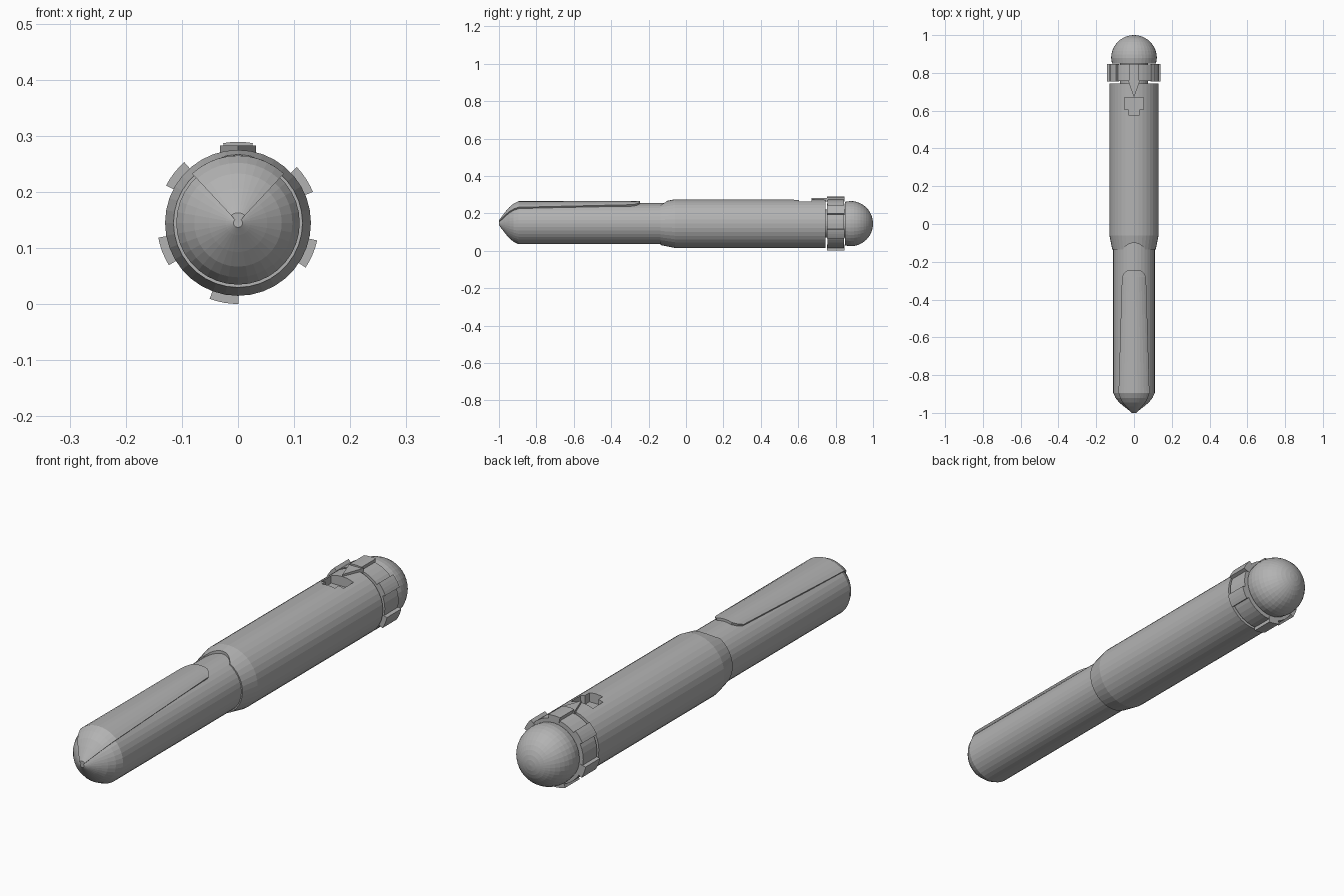
import bpy, bmesh, math

if "Cube" in bpy.data.objects:
    bpy.data.objects.remove(bpy.data.objects["Cube"])

ZC = 0.145      # height of the long axis
SIDES = 36

grey = bpy.data.materials.new("plain grey")
grey.diffuse_color = (0.45, 0.45, 0.45, 1)
grey.use_nodes = True
grey.node_tree.nodes["Principled BSDF"].inputs["Base Color"].default_value = grey.diffuse_color


def finish(bm, name):
    bmesh.ops.recalc_face_normals(bm, faces=bm.faces)
    me = bpy.data.meshes.new(name)
    bm.to_mesh(me)
    bm.free()
    ob = bpy.data.objects.new(name, me)
    bpy.context.collection.objects.link(ob)
    me.materials.append(grey)
    return ob


def polar(bm, y, r, deg):
    a = math.radians(deg)
    return bm.verts.new((r * math.cos(a), y, ZC + r * math.sin(a)))


def lathe(name, profile):
    """Closed solid turned about the y axis from (y, radius) points."""
    bm = bmesh.new()
    rings = [[polar(bm, y, r, 360 * i / SIDES) for i in range(SIDES)] for y, r in profile]
    for a, b in zip(rings, rings[1:]):
        for i in range(SIDES):
            j = (i + 1) % SIDES
            bm.faces.new((a[i], a[j], b[j], b[i]))
    bm.faces.new(rings[0])
    bm.faces.new(rings[-1])
    return finish(bm, name)


def shell(name, stations, mid, n=10):
    """Curved plate: stations are (y, inner radius, outer radius, half angle)."""
    bm = bmesh.new()
    loops = []
    for y, ri, ro, half in stations:
        angs = [mid - half + 2 * half * i / n for i in range(n + 1)]
        loops.append([polar(bm, y, ro, a) for a in angs] +
                     [polar(bm, y, ri, a) for a in reversed(angs)])
    m = 2 * (n + 1)
    for a, b in zip(loops, loops[1:]):
        for i in range(m):
            j = (i + 1) % m
            bm.faces.new((a[i], a[j], b[j], b[i]))
    for loop in (loops[0], loops[-1]):
        for i in range(n):
            bm.faces.new((loop[i], loop[i + 1], loop[m - 2 - i], loop[m - 1 - i]))
    return finish(bm, name)


def prism(name, pts, z0, z1):
    bm = bmesh.new()
    lo = [bm.verts.new((x, y, z0)) for x, y in pts]
    hi = [bm.verts.new((x, y, z1)) for x, y in pts]
    bm.faces.new(lo)
    bm.faces.new(hi)
    for i in range(len(pts)):
        j = (i + 1) % len(pts)
        bm.faces.new((lo[i], lo[j], hi[j], hi[i]))
    return finish(bm, name)


def cut(ob, cutter):
    mod = ob.modifiers.new("cut", 'BOOLEAN')
    mod.operation = 'DIFFERENCE'
    mod.solver = 'EXACT'
    mod.object = cutter
    bpy.context.view_layer.objects.active = ob
    bpy.ops.object.modifier_apply(modifier=mod.name)
    bpy.data.objects.remove(cutter)


# front rod with rounded pointed nose
nose = [(-1.0, 0.008), (-0.99, 0.022), (-0.967, 0.052), (-0.945, 0.078),
        (-0.922, 0.097), (-0.895, 0.11)]
lathe("front_rod", nose + [(-0.05, 0.11)])

# raised plate along the top of the rod
plate = [(y, r * 0.7, r + 0.01, 43) for y, r in nose]
plate += [(-0.28, 0.09, 0.12, 32), (-0.26, 0.09, 0.12, 26), (-0.245, 0.09, 0.12, 17)]
shell("top_plate", plate, 90)

# main barrel with flared collar, arched notch and slot
barrel = lathe("barrel", [(-0.135, 0.115), (-0.06, 0.13), (0.745, 0.13)])
cut(barrel, prism("arch_cutter",
                  [(0.065 * math.cos(t * math.pi / 12), -0.165 + 0.065 * math.sin(t * math.pi / 12))
                   for t in range(24)], 0.2, 0.4))
cut(barrel, prism("slot_cutter", [(-0.05, 0.605), (-0.03, 0.605), (-0.03, 0.578), (0.03, 0.578),
                                  (0.03, 0.605), (0.05, 0.605), (0.05, 0.67), (-0.05, 0.67)],
                  0.235, 0.4))

# thin core joining barrel, ring and end cap
lathe("core", [(0.7, 0.075), (0.88, 0.075)])

# ring with six grip pads
lathe("ring", [(0.757, 0.13), (0.845, 0.13)])
for k, mid in enumerate((90, 142, 201, 260, 337, 33)):
    shell(f"grip_pad_{k + 1}", [(0.755, 0.12, 0.1445, 10.5), (0.847, 0.12, 0.1445, 10.5)], mid, 4)

# pointer reaching from the ring toward the slot
prism("pointer", [(-0.032, 0.76), (0, 0.67), (0.032, 0.76)], 0.262, 0.283)

# domed end cap
cap = [(0.85, 0.1165)]
for i in range(11):
    t = math.radians(88.5 * i / 10)
    cap.append((0.879 + 0.121 * math.sin(t), 0.121 * math.cos(t)))
lathe("end_cap", cap)
